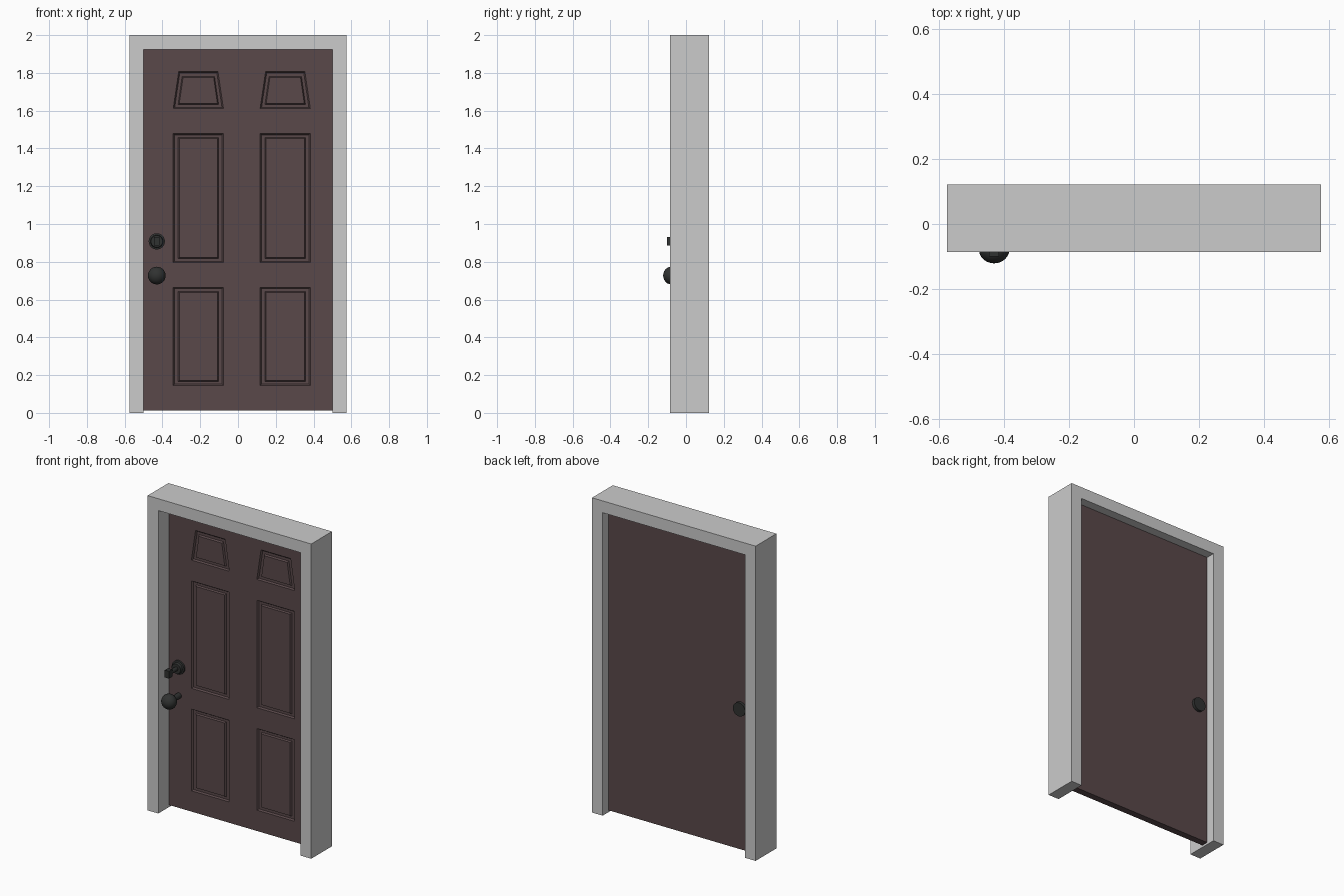
import bpy, bmesh, math
from mathutils import Matrix

if "Cube" in bpy.data.objects:
    bpy.data.objects.remove(bpy.data.objects["Cube"])

DOOR_FRONT, DOOR_BACK = 0.022, 0.065
HW_X, KNOB_Z, LOCK_Z = -0.43, 0.727, 0.908


def material(name, rgb):
    m = bpy.data.materials.new(name)
    m.diffuse_color = (*rgb, 1)
    m.use_nodes = True
    m.node_tree.nodes["Principled BSDF"].inputs["Base Color"].default_value = m.diffuse_color
    return m


brown = material("door_brown", (0.1, 0.065, 0.068))
black = material("hardware_black", (0.03, 0.032, 0.031))


def finish(bm, name, mat=None):
    bmesh.ops.recalc_face_normals(bm, faces=bm.faces)
    me = bpy.data.meshes.new(name)
    bm.to_mesh(me)
    bm.free()
    ob = bpy.data.objects.new(name, me)
    bpy.context.collection.objects.link(ob)
    if mat:
        me.materials.append(mat)
    return ob


def activate(ob):
    bpy.ops.object.select_all(action='DESELECT')
    ob.select_set(True)
    bpy.context.view_layer.objects.active = ob


def prism(name, outline, y0, y1, mat=None):
    """Extrude an x-z outline from y0 to y1."""
    bm = bmesh.new()
    face = bm.faces.new([bm.verts.new((x, y0, z)) for x, z in outline])
    ext = bmesh.ops.extrude_face_region(bm, geom=[face])
    for v in ext["geom"]:
        if isinstance(v, bmesh.types.BMVert):
            v.co.y = y1
    return finish(bm, name, mat)


def rect(x0, x1, z0, z1):
    return [(x0, z0), (x1, z0), (x1, z1), (x0, z1)]


def lathe(name, profile, z, steps=24):
    """Turn a (radius, y) profile about the y axis of the hardware."""
    bm = bmesh.new()
    verts = [bm.verts.new((r, y, 0)) for r, y in profile]
    edges = [bm.edges.new(p) for p in zip(verts, verts[1:])]
    bmesh.ops.spin(bm, geom=verts + edges, cent=(0, 0, 0), axis=(0, 1, 0),
                   angle=math.tau, steps=steps)
    bmesh.ops.remove_doubles(bm, verts=bm.verts, dist=1e-5)
    bmesh.ops.transform(bm, matrix=Matrix.Translation((HW_X, 0, z)), verts=bm.verts)
    ob = finish(bm, name, black)
    activate(ob)
    bpy.ops.object.shade_smooth_by_angle(angle=math.radians(35))
    return ob


# Frame: two jambs and a head in one outline
prism("door_frame", [(-0.575, 0), (-0.5, 0), (-0.5, 1.925), (0.5, 1.925),
                     (0.5, 0), (0.575, 0), (0.575, 2), (-0.575, 2)], -0.086, 0.122)

# Door slab
door = prism("door", rect(-0.5, 0.5, 0.013, 1.925), DOOR_FRONT, DOOR_BACK, brown)

# Panel channels: outer and inner outlines, centred on each panel column
panels = [
    (rect(-0.133, 0.133, 0.145, 0.664), rect(-0.101, 0.101, 0.172, 0.638)),
    (rect(-0.133, 0.133, 0.796, 1.479), rect(-0.101, 0.101, 0.823, 1.452)),
    ([(-0.133, 1.611), (0.133, 1.611), (0.104, 1.807), (-0.104, 1.807)],
     [(-0.101, 1.637), (0.101, 1.637), (0.081, 1.776), (-0.081, 1.776)]),
]


def mix(a, b, t):
    return [(p[0] + (q[0] - p[0]) * t, p[1] + (q[1] - p[1]) * t) for p, q in zip(a, b)]


bm = bmesh.new()
TOP, DEEP = DOOR_FRONT - 0.01, DOOR_FRONT + 0.01
for cx in (-0.21, 0.25):
    for outer, inner in panels:
        # ring with a trapezoid section, wide end in front of the door
        section = [(-0.25, TOP), (0.25, DEEP), (0.8, DEEP), (1.2, TOP)]
        loops = [[bm.verts.new((cx + x, y, z)) for x, z in mix(outer, inner, t)]
                 for t, y in section]
        for k in range(4):
            a, b = loops[k], loops[(k + 1) % 4]
            for i in range(4):
                j = (i + 1) % 4
                bm.faces.new((a[i], a[j], b[j], b[i]))
cutter = finish(bm, "panel_cutter")
cutter.hide_render = True
mod = door.modifiers.new("panels", 'BOOLEAN')
mod.operation, mod.solver, mod.object = 'DIFFERENCE', 'EXACT', cutter
activate(door)
bpy.ops.object.modifier_apply(modifier=mod.name)
bpy.data.objects.remove(cutter)

# Knob: short neck and slightly flattened ball
ball = [(0.047 * math.sin(a), -0.078 - 0.043 * math.cos(a))
        for a in (math.pi * i / 12 for i in range(11))]
ball[0] = (0, -0.121)
lathe("door_knob", ball + [(0.018, -0.036), (0.018, DOOR_FRONT + 0.005)], KNOB_Z)

# Lock: stepped front rose, stem, thumb turn and back plate
F, B = DOOR_FRONT, DOOR_BACK
lathe("lock_rose", [(0, F - 0.09), (0.013, F - 0.09), (0.013, F - 0.03), (0.031, F - 0.03),
                    (0.034, F - 0.015), (0.043, F - 0.012), (0.043, F + 0.005)], LOCK_Z)
prism("thumb_turn", rect(HW_X - 0.015, HW_X + 0.015, LOCK_Z - 0.023, LOCK_Z + 0.023),
      -0.1, -0.067, black)
lathe("lock_back_plate", [(0.043, B - 0.005), (0.043, B + 0.018), (0, B + 0.018)], LOCK_Z)
